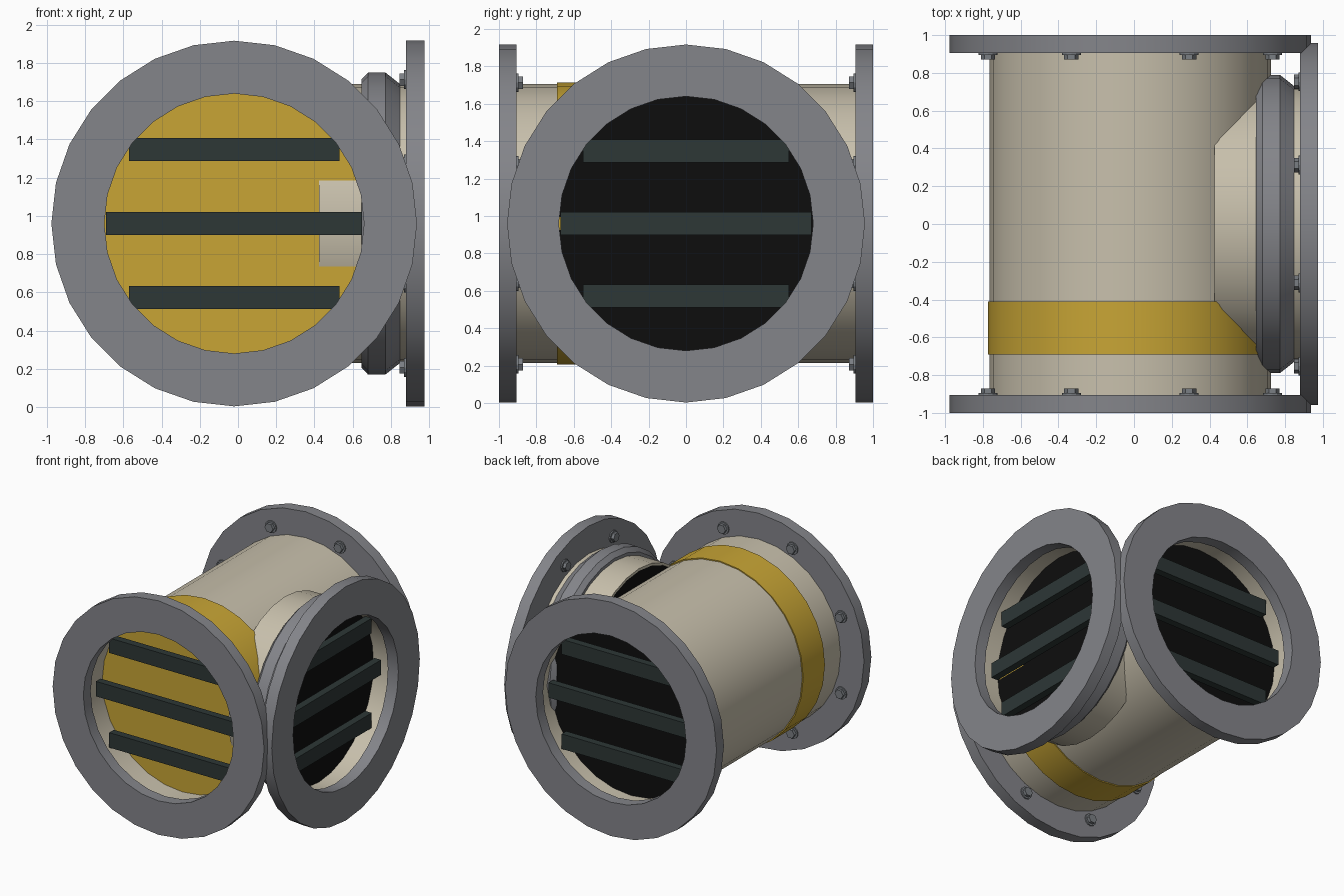
import bpy, math
from mathutils import Matrix, Vector

if "Cube" in bpy.data.objects:
    bpy.data.objects.remove(bpy.data.objects["Cube"])

CX, CZ = -0.02, 0.96
SIDES = 28


def material(name, srgb):
    lin = [((c / 255 + 0.055) / 1.055) ** 2.4 if c > 10 else c / 255 / 12.92 for c in srgb]
    m = bpy.data.materials.new(name)
    m.diffuse_color = (*lin, 1)
    m.use_nodes = True
    m.node_tree.nodes["Principled BSDF"].inputs["Base Color"].default_value = m.diffuse_color
    return m


BEIGE = material("beige_paint", (200, 192, 172))
YELLOW = material("yellow_band", (200, 165, 53))
GREY = material("grey_steel", (132, 133, 138))
BOLT = material("bolt_steel", (122, 126, 131))
SLATE = material("slate_bars", (45, 55, 54))
BLACK = material("black_core", (13, 13, 13))

# Port frames: local z points out of the port, local y is world up
def frame(origin, out):
    out, up = Vector(out), Vector((0, 0, 1))
    side = up.cross(out)
    m = Matrix((side, up, out)).transposed().to_4x4()
    m.translation = origin
    return m


FRONT = frame((CX, 0, CZ), (0, -1, 0))
BACK = frame((CX, 0, CZ), (0, 1, 0))
SIDE = frame((0, 0, CZ), (1, 0, 0))


def make(name, verts, faces, mat, mtx, smooth=True):
    me = bpy.data.meshes.new(name)
    me.from_pydata([mtx @ Vector(v) for v in verts], [], faces)
    me.materials.append(mat)
    ob = bpy.data.objects.new(name, me)
    bpy.context.collection.objects.link(ob)
    if smooth:
        bpy.ops.object.select_all(action='DESELECT')
        bpy.context.view_layer.objects.active = ob
        ob.select_set(True)
        bpy.ops.object.shade_smooth_by_angle(angle=math.radians(25))
    return ob


def ring(name, profile, mat, mtx, n=SIDES):
    """Spin a closed (radius, height) profile, counter-clockwise, about local z."""
    k = len(profile)
    verts = [(r * math.cos(2 * math.pi * i / n), r * math.sin(2 * math.pi * i / n), h)
             for i in range(n) for r, h in profile]
    faces = []
    for i in range(n):
        j = (i + 1) % n
        for a in range(k):
            b = (a + 1) % k
            faces.append((i * k + a, j * k + a, j * k + b, i * k + b))
    return make(name, verts, faces, mat, mtx)


def tube(name, r_in, r_out, h0, h1, mat, mtx):
    return ring(name, [(r_in, h0), (r_out, h0), (r_out, h1), (r_in, h1)], mat, mtx)


def disc(name, r, h0, h1, mat, mtx, n=SIDES):
    pts = [(r * math.cos(2 * math.pi * i / n), r * math.sin(2 * math.pi * i / n)) for i in range(n)]
    verts = [(x, y, h0) for x, y in pts] + [(x, y, h1) for x, y in pts]
    faces = [tuple(range(n - 1, -1, -1)), tuple(range(n, 2 * n))]
    faces += [(i, (i + 1) % n, n + (i + 1) % n, n + i) for i in range(n)]
    return make(name, verts, faces, mat, mtx)


def box(name, hx, y, hy, h0, h1, mat, mtx):
    verts = [(sx * hx, y + sy * hy, h) for h in (h0, h1)
             for sx, sy in ((-1, -1), (1, -1), (1, 1), (-1, 1))]
    faces = [(3, 2, 1, 0), (4, 5, 6, 7), (0, 1, 5, 4), (1, 2, 6, 5), (2, 3, 7, 6), (3, 0, 4, 7)]
    return make(name, verts, faces, mat, mtx, False)


# Main pipe, yellow band and dark core
tube("main_pipe", 0.725, 0.745, -0.92, 0.92, BEIGE, BACK)
disc("yellow_band", 0.754, 0.41, 0.69, YELLOW, FRONT)
disc("main_core", 0.724, -0.66, 0.74, BLACK, BACK)

# Side branch, collar and dark core
tube("branch_pipe", 0.71, 0.73, 0.425, 0.89, BEIGE, SIDE)
disc("branch_core", 0.709, 0.43, 0.73, BLACK, SIDE)
ring("branch_collar", [(0.72, 0.647), (0.755, 0.647), (0.79, 0.68), (0.79, 0.772),
                       (0.73, 0.848), (0.72, 0.848)], GREY, SIDE)

# Flange, grille bars and bolts on each port
for label, mtx, face in (("front", FRONT, 1.0), ("back", BACK, 1.0), ("side", SIDE, 0.975)):
    inner = face - 0.095
    tube(label + "_flange", 0.68, 0.957, inner, face, GREY, mtx)
    for k, (y, hx) in enumerate(((-0.387, 0.55), (0, 0.67), (0.387, 0.55))):
        box(f"{label}_bar_{k + 1}", hx, y, 0.061, face - 0.21, face - 0.15, SLATE, mtx)
    for k in range(8):
        a = math.radians(22.5 + 45 * k)
        spot = mtx @ Matrix.Translation((0.815 * math.cos(a), 0.815 * math.sin(a), 0))
        disc(f"{label}_washer_{k + 1}", 0.05, inner - 0.01, inner + 0.005, BOLT, spot, 12)
        disc(f"{label}_bolt_{k + 1}", 0.038, inner - 0.034, inner, BOLT, spot, 6)
